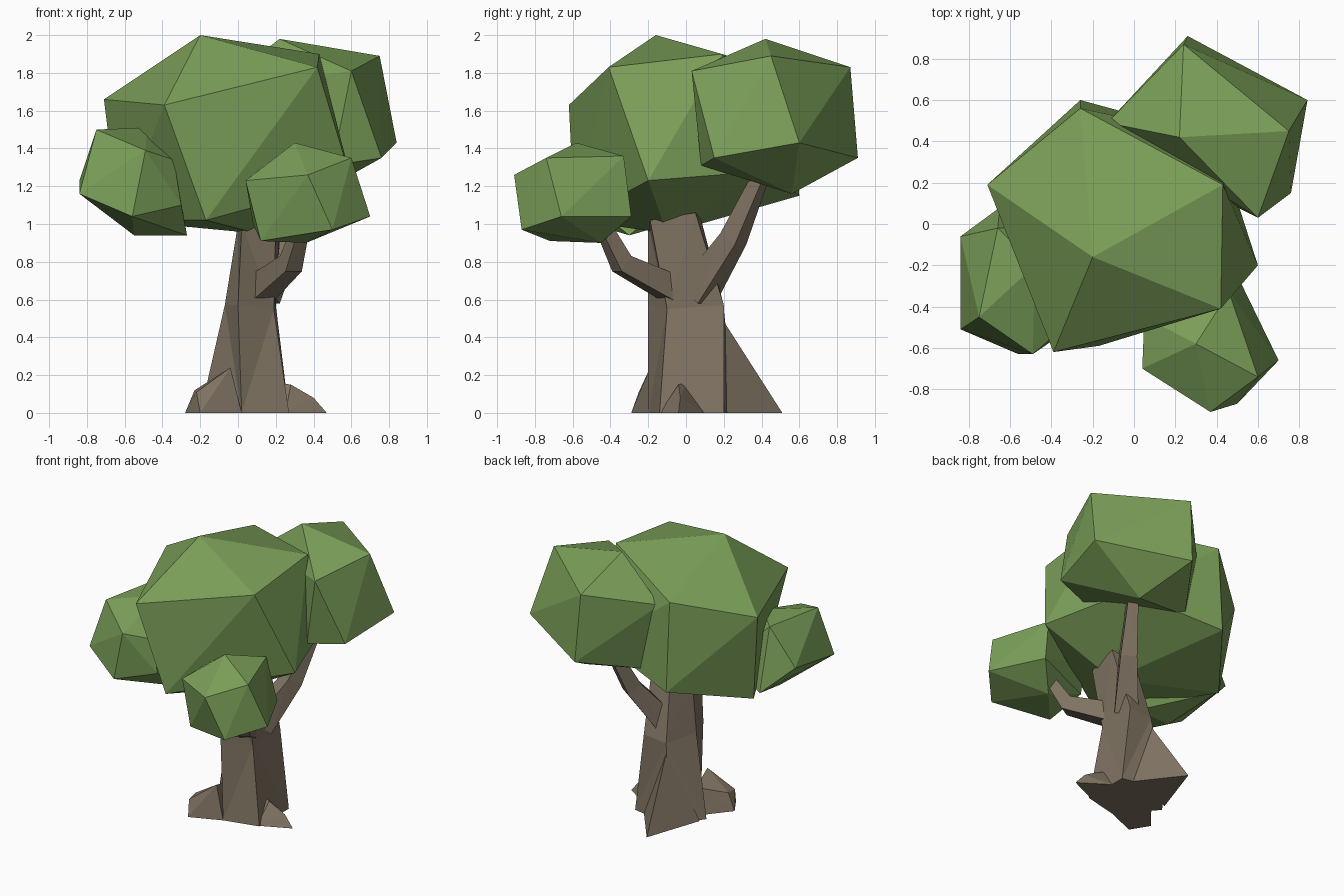
import bpy
import bmesh
from mathutils import Vector

# Remove the default cube only
default_cube = bpy.data.objects.get("Cube")
if default_cube:
    bpy.data.objects.remove(default_cube, do_unlink=True)


def make_material(name, colour):
    material = bpy.data.materials.new(name)
    material.use_nodes = True
    material.diffuse_color = (*colour, 1)
    shader = material.node_tree.nodes["Principled BSDF"]
    shader.inputs["Base Color"].default_value = (*colour, 1)
    shader.inputs["Roughness"].default_value = 0.9
    return material


leaf_green = make_material("leaf green", (0.2, 0.35, 0.1))
bark_brown = make_material("bark brown", (0.22, 0.175, 0.125))


def finish(name, bm, material):
    """Turn a bmesh into a flat-shaded object with one material."""
    bmesh.ops.recalc_face_normals(bm, faces=bm.faces[:])
    mesh = bpy.data.meshes.new(name)
    bm.to_mesh(mesh)
    bm.free()
    mesh.materials.append(material)
    part = bpy.data.objects.new(name, mesh)
    bpy.context.collection.objects.link(part)
    return part


def faceted_lump(name, corners, material):
    """Build a faceted boulder-like solid wrapped around its corner points."""
    bm = bmesh.new()
    verts = [bm.verts.new(corner) for corner in corners]
    result = bmesh.ops.convex_hull(bm, input=verts)
    unused = [v for v in result["geom_interior"] if isinstance(v, bmesh.types.BMVert)]
    bmesh.ops.delete(bm, geom=unused, context="VERTS")
    return finish(name, bm, material)


def loft(name, rings, material):
    """Skin a stack of rings that all have the same number of corners."""
    bm = bmesh.new()
    loops = [[bm.verts.new(point) for point in ring] for ring in rings]
    count = len(loops[0])
    for lower, upper in zip(loops, loops[1:]):
        for i in range(count):
            j = (i + 1) % count
            bm.faces.new((lower[i], lower[j], upper[j], upper[i]))
    bm.faces.new(loops[0][::-1])
    bm.faces.new(loops[-1])
    bmesh.ops.triangulate(bm, faces=[f for f in bm.faces if len(f.verts) > 3])
    return finish(name, bm, material)


def branch(name, path, radii):
    """Build a four-sided tapering limb along a path."""
    path = [Vector(point) for point in path]
    rings = []
    for i, (centre, radius) in enumerate(zip(path, radii)):
        before, after = path[max(i - 1, 0)], path[min(i + 1, len(path) - 1)]
        direction = (after - before).normalized()
        side = direction.cross(Vector((0, 0, 1))).normalized()
        rise = side.cross(direction)
        rings.append([centre + radius * offset for offset in
                      (side + rise, rise - side, -side - rise, side - rise)])
    return loft(name, rings, bark_brown)


# Foliage: one large crown and three smaller clumps
faceted_lump("main_crown", [
    (-.2, -.16, 2), (-.71, .19, 1.66), (-.39, -.62, 1.63),
    (.42, -.41, 1.83), (.43, .19, 1.9), (-.26, .56, 1.79),
    (-.26, .6, 1.15), (-.63, .12, 1.02), (-.17, -.59, 1.02),
    (.6, -.2, 1.23), (.4, .42, 1.28), (.1, -.1, .95),
], leaf_green)

faceted_lump("back_left_clump", [
    (.22, .42, 1.98), (.75, .45, 1.89), (.24, .87, 1.83),
    (.6, .03, 1.81), (-.13, .49, 1.71), (.26, .91, 1.35),
    (.84, .6, 1.43), (.76, .15, 1.35), (.5, .08, 1.31),
    (-.02, .5, 1.22), (.42, .56, 1.16),
], leaf_green)

faceted_lump("front_left_clump", [
    (.3, -.58, 1.43), (.6, -.74, 1.35), (.37, -.91, 1.26),
    (.04, -.7, 1.23), (.46, -.33, 1.36), (.05, -.45, 1.24),
    (.7, -.66, 1.04), (.5, -.87, .97), (.52, -.29, 1.04),
    (.36, -.45, .9), (.12, -.72, .91), (.08, -.45, 1),
], leaf_green)

faceted_lump("right_clump", [
    (-.75, -.45, 1.5), (-.66, -.02, 1.5), (-.48, -.2, 1.51),
    (-.49, -.63, 1.39), (-.34, -.5, 1.34), (-.84, -.51, 1.16),
    (-.84, -.06, 1.23), (-.56, -.63, 1.04), (-.65, .08, 1.05),
    (-.55, -.3, .94), (-.27, -.3, .94), (-.3, -.5, 1.1),
    (-.35, 0, 1.2),
], leaf_green)

# Trunk: three five-sided rings leaning slightly to the left
loft("trunk", [
    [(.02, -.2, 0), (.27, -.14, 0), (.27, .2, 0), (-.04, .26, 0), (-.2, .05, 0)],
    [(0, -.2, .57), (.19, -.1, .55), (.2, .2, .57), (.02, .2, .55), (-.07, -.02, .57)],
    [(.02, -.2, 1), (.2, -.19, 1.02), (.23, .05, 1.06), (.07, .07, 1.06), (0, -.06, 1)],
], bark_brown)

# Branches that hold up the front and back clumps
branch("front_branch",
       [(.1, -.04, .64), (.28, -.34, .79), (.33, -.43, .97)], [.07, .05, .035])
branch("back_branch",
       [(.12, .06, .63), (.26, .25, .92), (.34, .39, 1.24)], [.08, .055, .035])

# Roots flaring out around the foot of the trunk
faceted_lump("right_root", [
    (-.28, -.16, 0), (-.2, -.29, 0), (-.22, -.25, .11), (-.23, -.16, .12),
    (-.04, -.19, .24), (-.08, 0, .18), (.02, -.2, 0), (-.1, .06, 0),
], bark_brown)

faceted_lump("left_root", [
    (.47, -.04, 0), (.4, -.03, .08), (.28, -.04, .15),
    (.25, -.14, 0), (.26, .1, 0), (.2, 0, .16),
], bark_brown)

faceted_lump("back_root", [
    (-.04, .51, 0), (.2, .2, 0), (-.18, .1, 0),
    (-.02, .21, .17), (.02, .19, .5), (.1, .2, .17),
], bark_brown)
